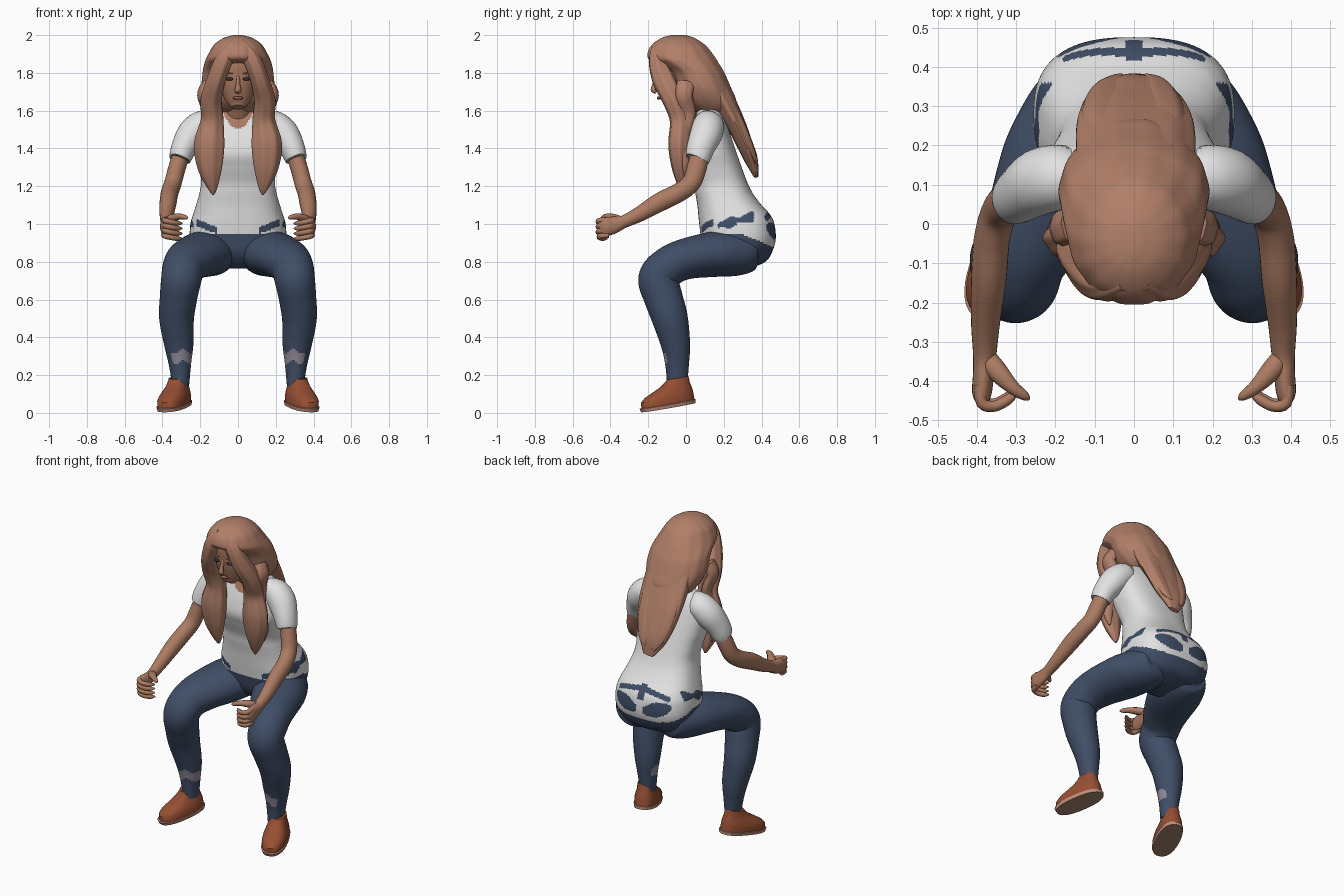
import bpy, bmesh, math
from mathutils import Vector, Matrix

def mat(name, r, g, b):
    m = bpy.data.materials.new(name)
    m.diffuse_color = (r, g, b, 1)
    return m

SKIN = mat("skin", .41, .197, .122)
HAIR = mat("hair", .44, .212, .14)
SHIRT = mat("white shirt", .76, .76, .76)
JEANS = mat("blue denim", .05, .075, .133)
SHOE = mat("brown leather", .30, .077, .032)
EDGE = mat("sole edge", .52, .27, .19)
SOLE = mat("sole underside", .34, .21, .145)
PATCH = mat("grey sock", .28, .255, .32)
DARK = mat("dark eye", .03, .035, .05)
LIP = mat("lips", .27, .10, .08)

def spline(keys, sub):
    """Catmull-Rom through tuples of any length."""
    out = []
    for i in range(len(keys) - 1):
        p = [keys[max(0, min(len(keys) - 1, i + k))] for k in (-1, 0, 1, 2)]
        for j in range(sub):
            t = j / sub
            out.append([.5 * (2 * b + (c - a) * t + (2 * a - 5 * b + 4 * c - d) * t * t
                              + (3 * b - a - 3 * c + d) * t ** 3) for a, b, c, d in zip(*p)])
    return out + [list(keys[-1])]

def power(v, n):
    return math.copysign(abs(v) ** (2 / n), v)

def ring_angles(seg):
    return [2 * math.pi * i / seg for i in range(seg)]

def skin_rings(name, rings, mats, rule=None, mirror=False, matrix=None):
    """Join rings of points into a closed surface."""
    bm = bmesh.new()
    vs = [[bm.verts.new(p) for p in r] for r in rings]
    n = len(rings[0])
    for a, b in zip(vs, vs[1:]):
        for i in range(n):
            bm.faces.new((a[i], a[(i + 1) % n], b[(i + 1) % n], b[i]))
    bm.faces.new(vs[0])
    bm.faces.new(vs[-1])
    bmesh.ops.recalc_face_normals(bm, faces=bm.faces)
    bm.normal_update()
    if rule:
        for f in bm.faces:
            f.material_index = rule(f.calc_center_median(), f.normal)
    if matrix:
        bm.transform(matrix)
    me = bpy.data.meshes.new(name)
    bm.to_mesh(me)
    bm.free()
    for m in mats:
        me.materials.append(m)
    ob = bpy.data.objects.new(name, me)
    bpy.context.collection.objects.link(ob)
    if mirror:
        mod = ob.modifiers.new("mirror", 'MIRROR')
        mod.use_mirror_merge = False
    return ob

def tube(name, keys, mats, rule=None, mirror=False, seg=24, sub=5, ref=(1, 0, 0), ripple=0, n=2):
    """Keys: x, y, z, half width, half depth along a path."""
    pts = spline(keys, sub)
    rings = []
    for i, p in enumerate(pts):
        t = (Vector(pts[min(i + 1, len(pts) - 1)][:3]) - Vector(pts[max(i - 1, 0)][:3])).normalized()
        u = Vector(ref)
        u = (u - t * u.dot(t)).normalized()
        v = t.cross(u)
        a, b = max(p[3], .002), max(p[4], .002)
        rings.append([Vector(p[:3]) + (u * a * power(math.cos(q), n) + v * b * power(math.sin(q), n))
                      * (1 + ripple * math.cos(7 * q)) for q in ring_angles(seg)])
    return skin_rings(name, rings, mats, rule, mirror)

def stack(name, keys, mats, rule=None, mirror=False, seg=32, sub=4, n=2.0, matrix=None, ripple=0):
    """Keys: z, front y, back y, half width of level slices."""
    rings = []
    for z, f, b, w in spline(keys, sub):
        rings.append([Vector((w * power(math.cos(q), n) * (1 + ripple * math.cos(14 * q)),
                              (f + b) / 2 + (b - f) / 2 * power(math.sin(q), n) * (1 + ripple * math.cos(14 * q)), z))
                      for q in ring_angles(seg)])
    return skin_rings(name, rings, mats, rule, mirror, matrix)

def blob(name, loc, size, m, mirror=False):
    bm = bmesh.new()
    bmesh.ops.create_uvsphere(bm, u_segments=20, v_segments=12, radius=1,
                              matrix=Matrix.Translation(loc) @ Matrix.Diagonal((*size, 1)))
    me = bpy.data.meshes.new(name)
    bm.to_mesh(me)
    bm.free()
    me.materials.append(m)
    ob = bpy.data.objects.new(name, me)
    bpy.context.collection.objects.link(ob)
    if mirror:
        ob.modifiers.new("mirror", 'MIRROR')

# Torso: shirt, with denim showing through around the hips and skin at the neckline
def torso_rule(c, nrm):
    x, y, z = abs(c.x), c.y, c.z
    if z < .945 - .07 * max(0, (y - .3) / .17):
        return 1
    if y > .36:
        lobe = ((x - .108) / .088) ** 2 + ((z - .957 - .2 * (x - .1)) / .046) ** 2 < 1
        belt = x < .18 and abs(z - 1.058 + x * x) < .013
        loop = x < .018 and 1.0 < z < 1.08
        if lobe or belt or loop:
            return 1
    if x > .15 and .17 < y < .36 and abs(z - 1.0 - .25 * (y - .2)) < .022 + .008 * math.sin(60 * y):
        return 1
    if y < .16 and .11 < x < .22 and abs(z - .98 - .4 * (x - .15)) < .018:
        return 1
    if y < .12 and z > 1.50 + 14 * x * x or z > 1.625:
        return 2
    return 0

stack("torso", [(.765, .18, .34, .06), (.80, .13, .42, .18), (.85, .095, .455, .235), (.92, .08, .475, .255),
                (1.0, .07, .468, .252), (1.05, .065, .445, .238), (1.10, .06, .40, .222), (1.16, .05, .355, .205),
                (1.22, .04, .325, .195), (1.30, .01, .295, .205), (1.37, -.01, .27, .22), (1.45, .005, .243, .225),
                (1.53, .035, .215, .215), (1.585, .055, .19, .17), (1.62, .065, .165, .10), (1.64, .075, .15, .07)],
      [SHIRT, JEANS, SKIN], torso_rule, seg=144, sub=9, n=2.6)

# Sleeves and arms
tube("sleeve", [(.14, .125, 1.53, .06, .075), (.19, .12, 1.522, .078, .083), (.24, .107, 1.477, .082, .085),
                (.283, .08, 1.41, .069, .075), (.306, .063, 1.35, .059, .066), (.307, .062, 1.347, .052, .058)],
     [SHIRT], mirror=True, seg=32)
tube("arm", [(.29, .08, 1.40, .045, .05), (.325, .055, 1.29, .046, .052), (.345, .025, 1.215, .046, .05),
             (.362, -.04, 1.165, .046, .05), (.37, -.14, 1.115, .045, .05), (.378, -.25, 1.05, .037, .04),
             (.38, -.33, 1.012, .03, .034), (.383, -.38, .995, .027, .045), (.387, -.43, .985, .025, .05),
             (.383, -.455, .98, .016, .04)], [SKIN], mirror=True)

# Hands: curled fingers and thumb
for i in range(4):
    z = 1.022 - i * .027
    k = .006 * (i == 3)
    tube("finger", [(.393, -.41, z, .014, .014), (.387, -.456 + k, z - .004, .015, .015),
                    (.355, -.464 + k, z - .012, .014, .014), (.318, -.445 + k, z - .018, .013, .013),
                    (.298, -.425 + k, z - .018, .005, .005)], [SKIN], mirror=True, seg=12, sub=4, ref=(0, 0, 1))
tube("thumb", [(.378, -.335, 1.015, .02, .024), (.348, -.375, 1.03, .022, .026), (.31, -.415, 1.04, .016, .018),
               (.278, -.438, 1.035, .012, .012), (.267, -.446, 1.03, .004, .004)],
     [SKIN], mirror=True, seg=12, ref=(0, 0, 1))

# Legs: denim with a grey patch above the ankle
def leg_rule(c, nrm):
    wave = .012 * math.sin(70 * c.x)
    return int(.265 + wave < c.z < .325 + wave and nrm.x < .6 and nrm.y < .5)

tube("leg", [(.115, .385, .86, .07, .06), (.12, .35, .858, .11, .10), (.145, .27, .845, .14, .118),
             (.183, .15, .84, .157, .12), (.245, 0, .815, .136, .108), (.285, -.09, .775, .114, .106),
             (.30, -.145, .71, .107, .107), (.315, -.12, .61, .099, .102), (.325, -.085, .5, .092, .095),
             (.313, -.055, .36, .077, .077), (.307, -.047, .25, .058, .062), (.303, -.047, .14, .044, .053)],
     [JEANS, PATCH], leg_rule, mirror=True, seg=64, sub=10)

# Shoes, toes turned out and heels slightly raised
def shoe_rule(c, nrm):
    return 2 if c.z < .001 else 1 if c.z < .02 else 0

place = Matrix.Translation((.283, .045, .053)) @ Matrix.Rotation(math.radians(21), 4, 'Z') \
    @ Matrix.Rotation(math.radians(9.5), 4, 'X')
stack("shoe", [(0, -.302, .002, .071), (.019, -.308, .005, .075), (.021, -.298, -.001, .071), (.05, -.294, -.002, .072),
               (.07, -.27, -.003, .068), (.09, -.225, -.006, .06), (.112, -.175, -.012, .052),
               (.138, -.135, -.014, .048), (.148, -.13, -.016, .047)],
      [SHOE, EDGE, SOLE], shoe_rule, mirror=True, sub=1, n=2.4, matrix=place, seg=40)

# Head and neck
tube("neck", [(0, .11, 1.57, .075, .065), (0, .06, 1.66, .062, .062), (0, .02, 1.74, .062, .062)], [SKIN])
tube("head", [(0, -.10, 1.618, .03, .022), (0, -.085, 1.642, .058, .05), (0, -.063, 1.70, .088, .092),
              (0, -.045, 1.77, .106, .116), (0, -.03, 1.85, .11, .13), (0, -.01, 1.92, .08, .10),
              (0, 0, 1.95, .03, .04)], [SKIN], seg=32)
tube("nose", [(0, -.150, 1.785, .008, .008), (0, -.168, 1.735, .012, .012), (0, -.172, 1.708, .018, .014),
              (0, -.158, 1.695, .012, .006)], [SKIN], seg=16)
blob("eye", (.045, -.152, 1.768), (.02, .008, .009), DARK, True)
blob("eyebrow", (.045, -.152, 1.797), (.023, .008, .004), HAIR, True)
blob("lips", (0, -.143, 1.667), (.026, .012, .009), LIP)

# Hair: cap, front locks falling over the chest, long back fall
stack("hair_cap", [(2.0, -.08, .0, .02), (1.985, -.13, .045, .075), (1.95, -.18, .10, .125), (1.91, -.203, .135, .15),
                   (1.875, -.20, .16, .168), (1.845, -.15, .178, .178), (1.80, -.09, .205, .186),
                   (1.72, -.06, .24, .19), (1.65, -.03, .268, .165), (1.60, .03, .25, .125), (1.58, .07, .21, .08)],
      [HAIR], seg=84, sub=5, n=2.0, ripple=.008)
tube("front_lock", [(.015, -.145, 1.945, .035, .03), (.07, -.155, 1.875, .045, .042), (.113, -.122, 1.77, .048, .058),
                    (.14, -.07, 1.66, .055, .055), (.135, -.03, 1.55, .06, .055), (.15, -.035, 1.42, .08, .058),
                    (.147, -.03, 1.30, .065, .045), (.135, -.015, 1.20, .03, .025), (.13, -.01, 1.155, .006, .006)],
     [HAIR], mirror=True, seg=42, ripple=.04)
tube("outer_lock", [(.155, .0, 1.74, .035, .05), (.185, -.01, 1.68, .03, .045), (.155, .01, 1.58, .03, .04),
                    (.17, -.02, 1.45, .035, .035), (.19, -.01, 1.33, .03, .03), (.185, 0, 1.25, .005, .005)],
     [HAIR], mirror=True, ripple=.04)
tube("back_hair", [(0, .15, 1.74, .15, .07), (0, .215, 1.62, .152, .06), (0, .268, 1.52, .145, .05),
                   (0, .312, 1.42, .125, .042), (0, .345, 1.34, .092, .035), (.01, .372, 1.25, .035, .012)],
     [HAIR], seg=56, ripple=.03)
for x, tip in ((-.08, 1.29), (.075, 1.31), (.01, 1.26)):
    tube("back_strand", [(x, .205, 1.66, .05, .035), (x, .27, 1.55, .055, .032), (x * .9, .318, 1.44, .05, .03),
                         (x * .65, .355, 1.35, .035, .022), (x * .4, .378, tip, .006, .006)], [HAIR], ripple=.04)

# Smooth shading with sharp rims kept
for ob in bpy.context.collection.objects:
    ob.select_set(True)
    bpy.context.view_layer.objects.active = ob
bpy.ops.object.shade_smooth_by_angle(angle=math.radians(40))
